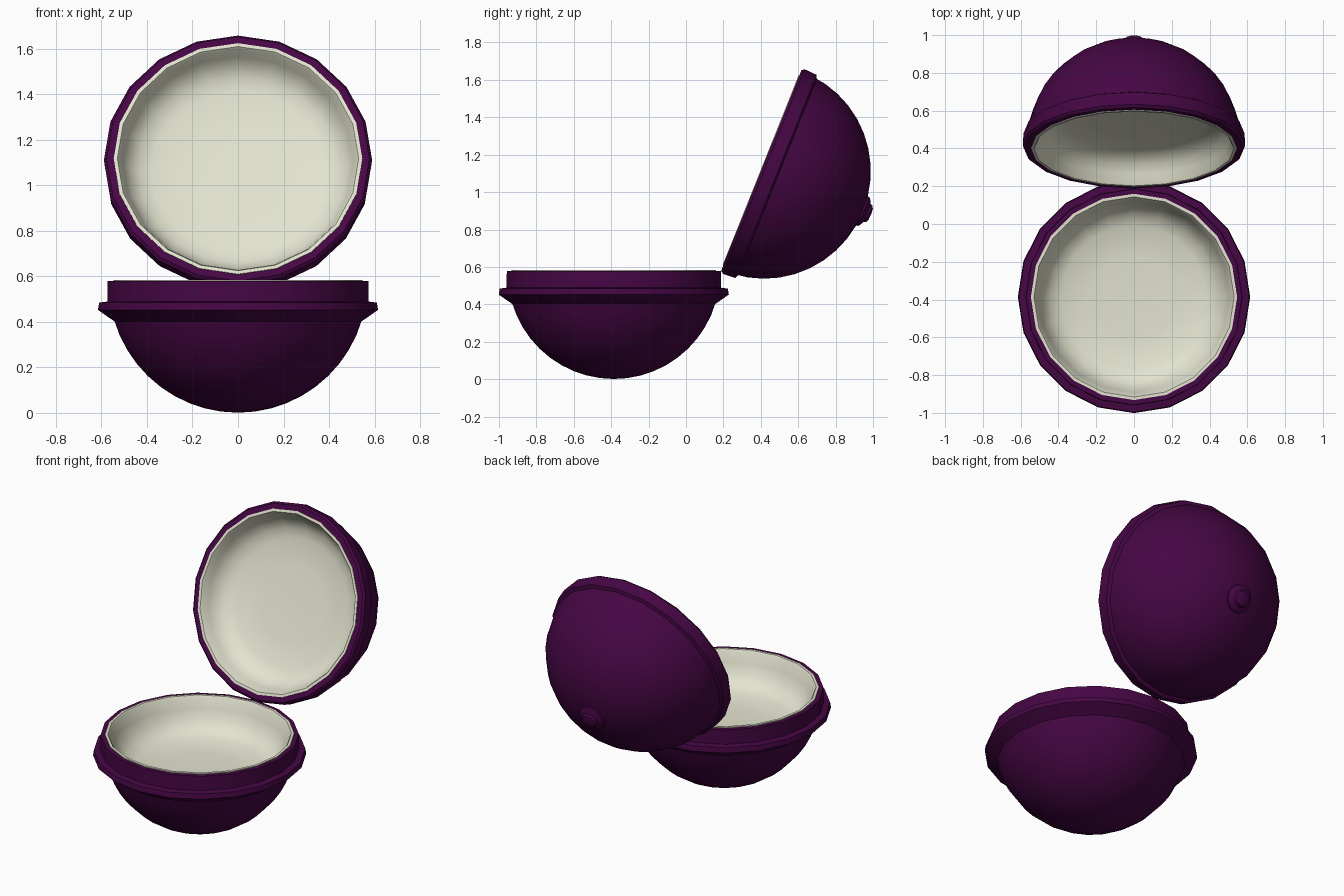
import bpy
import math
from mathutils import Matrix

cube = bpy.data.objects.get("Cube")
if cube:
    bpy.data.objects.remove(cube, do_unlink=True)


def make_material(name, rgb):
    mat = bpy.data.materials.new(name)
    mat.use_nodes = True
    mat.diffuse_color = (*rgb, 1)
    mat.node_tree.nodes["Principled BSDF"].inputs["Base Color"].default_value = (*rgb, 1)
    return mat


purple = make_material("deep purple", (0.06, 0.002, 0.058))
cream = make_material("cream", (0.77, 0.77, 0.63))


def lathe(name, profile, mat, place, closed=False, sides=20):
    """Spin (radius, height) points, listed bottom-up on the outside, about z."""
    verts, rings, faces = [], [], []
    for r, z in profile:
        count = 1 if r == 0 else sides
        rings.append([len(verts) + i for i in range(count)])
        for i in range(count):
            a = math.tau * i / sides
            verts.append((r * math.cos(a), r * math.sin(a), z))
    pairs = list(zip(rings, rings[1:]))
    if closed:
        pairs.append((rings[-1], rings[0]))
    for a, b in pairs:
        for i in range(sides):
            j = (i + 1) % sides
            quad = [a[i % len(a)], a[j % len(a)], b[j % len(b)], b[i % len(b)]]
            faces.append(list(dict.fromkeys(quad)))
    mesh = bpy.data.meshes.new(name)
    mesh.from_pydata(verts, [], faces)
    mesh.materials.append(mat)
    obj = bpy.data.objects.new(name, mesh)
    bpy.context.collection.objects.link(obj)
    obj.matrix_world = place
    bpy.ops.object.select_all(action='DESELECT')
    obj.select_set(True)
    bpy.context.view_layer.objects.active = obj
    bpy.ops.object.shade_smooth_by_angle(angle=math.radians(40))
    return obj


def dome(radius, height, start, end, steps=10):
    """Arc of (radius, height) points between two latitudes in degrees."""
    points = []
    for i in range(steps + 1):
        a = math.radians(start + (end - start) * i / steps)
        r = radius * math.cos(a)
        points.append((r if r > 1e-4 else 0, height * math.sin(a)))
    return points


# Dish outline from the floor centre out to the lip: (radius, share of depth)
dish = [(0, 1), (0.22, 0.985), (0.38, 0.93), (0.44, 0.8),
        (0.48, 0.58), (0.505, 0.3), (0.522, 0)]


def lining(name, place, depth, lip):
    """Cream dish with a thin raised lip, opening towards local +z."""
    profile = [(r, -depth * share) for r, share in dish]
    profile += [(0.53, lip), (0.546, lip), (0.546, -0.02)]
    return lathe(name, profile, cream, place)


# Lower bowl
bowl = Matrix.Translation((0, -0.386, 0.567))
lathe("bowl_shell", dome(0.567, 0.566, -90, -16), purple, bowl)
lathe("bowl_collar", [(0.543, -0.165), (0.615, -0.115), (0.61, -0.083),
                      (0.574, -0.078), (0.572, 0.012),
                      (0.544, 0.012), (0.544, -0.1)],
      purple, bowl, closed=True)
lining("bowl_lining", bowl @ Matrix.Translation((0, 0, 0.005)), 0.21, 0.012)

# Open lid, tipped back on the rear edge
lid = Matrix.Translation((0, 0.423, 1.107)) @ Matrix.Rotation(math.radians(-111.8), 4, 'X')
lathe("lid_shell", dome(0.571, 0.564, 4, 90), purple, lid)
lathe("lid_rim", [(0.544, -0.022), (0.577, -0.022), (0.589, -0.008),
                  (0.585, 0.062), (0.564, 0.072), (0.544, 0.05)],
      purple, lid, closed=True)
flip = Matrix.Rotation(math.pi, 4, 'X')
lining("lid_lining", lid @ Matrix.Translation((0, 0, -0.014)) @ flip, 0.15, 0.012)

# Round button on the crown of the lid
lathe("lid_button", [(0.085, 0.53), (0.083, 0.568), (0.068, 0.58), (0.052, 0.586),
                     (0.046, 0.601), (0.03, 0.608), (0, 0.61)], purple, lid)
